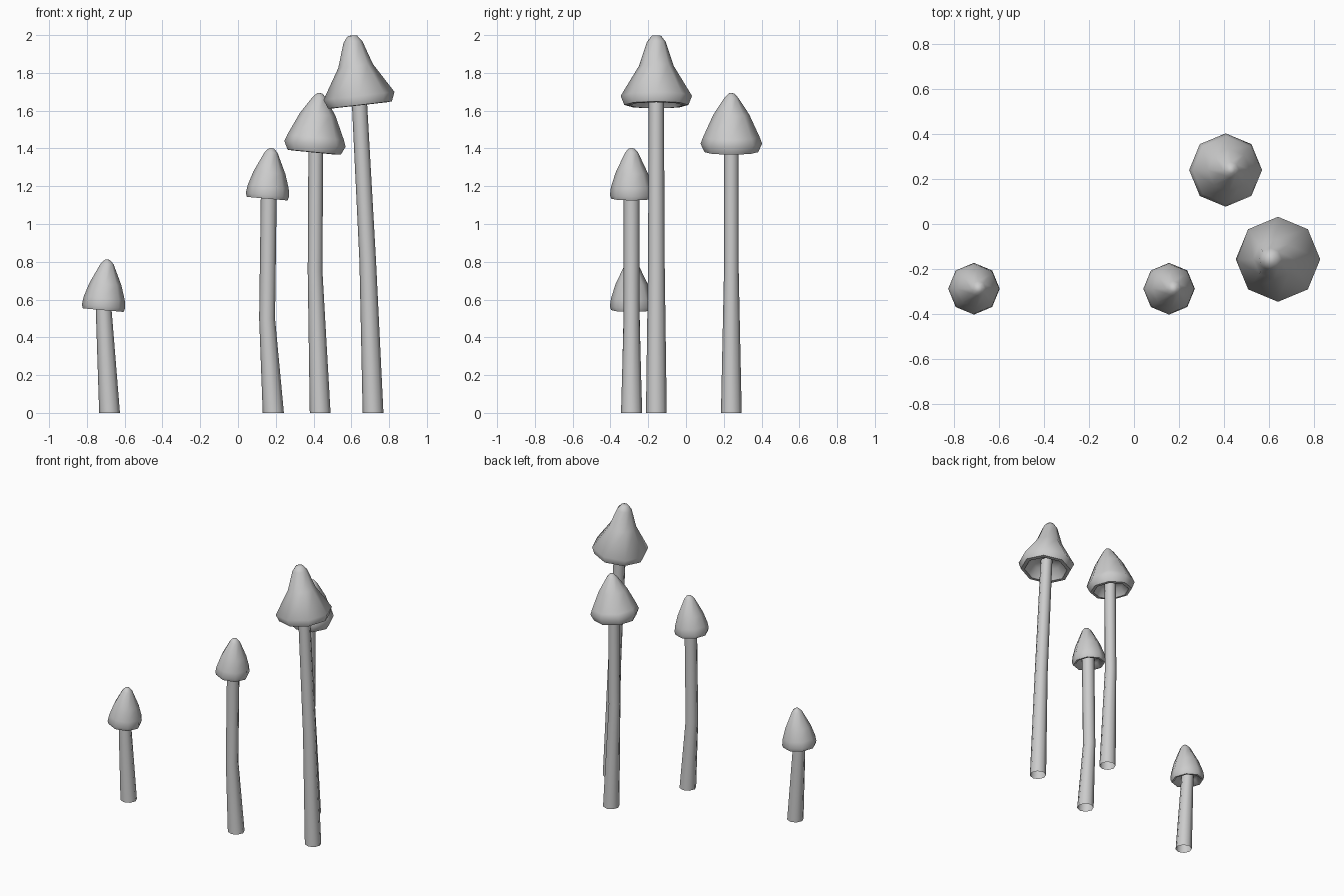
import bpy, math
from mathutils import Matrix, Vector

if "Cube" in bpy.data.objects:
    bpy.data.objects.remove(bpy.data.objects["Cube"])

SIDES = 8


def loft(name, rings, matrix=Matrix(), smooth=60):
    """Skin octagonal rings given as (x, z, radius); radius 0 makes a pole."""
    verts, faces, loops = [], [], []
    for x, z, r in rings:
        n = SIDES if r else 1
        loops.append([len(verts) + i for i in range(n)])
        for i in range(n):
            a = math.tau * i / SIDES
            verts.append(matrix @ Vector((x + r * math.cos(a), r * math.sin(a), z)))
    for lo, hi in zip(loops, loops[1:]):
        for i in range(SIDES):
            j = (i + 1) % SIDES
            if len(lo) == 1:
                faces.append((lo[0], hi[j], hi[i]))
            elif len(hi) == 1:
                faces.append((lo[i], lo[j], hi[0]))
            else:
                faces.append((lo[i], lo[j], hi[j], hi[i]))
    mesh = bpy.data.meshes.new(name)
    mesh.from_pydata(verts, [], faces)
    ob = bpy.data.objects.new(name, mesh)
    bpy.context.collection.objects.link(ob)
    bpy.context.view_layer.objects.active = ob
    ob.select_set(True)
    bpy.ops.object.shade_smooth_by_angle(angle=math.radians(smooth))
    ob.select_set(False)
    return ob


# Cap profiles (radius, height above rim), from underside centre to tip
BIG = [(0, .03), (.10, .01), (.145, -.055), (.17, -.053), (.189, -.005),
       (.092, .155), (.05, .283), (.025, .315), (0, .318)]
MEDIUM = [(0, .02), (.09, 0), (.12, -.052), (.142, -.05), (.163, -.005),
          (.15, .03), (.095, .15), (.036, .24), (.015, .262), (0, .265)]
SMALL = [(0, .04), (.07, .02), (.095, -.008), (.108, -.008), (.115, .012),
         (.109, .055), (.085, .13), (.034, .238), (.015, .258), (0, .262)]

# name, y, cap profile, cap centre x and z, tilt, stem rings (x, z, radius)
MUSHROOMS = [
    ("tall", -.157, BIG, .64, 1.683, -6.5,
     [(.715, 0, .055), (.687, .8, .044), (.64, 1.7, .04)]),
    ("medium", .24, MEDIUM, .408, 1.43, 5.5,
     [(.435, 0, .055), (.408, .75, .039), (.412, 1.44, .039)]),
    ("short", -.288, SMALL, .155, 1.142, 5,
     [(.187, 0, .056), (.154, .5, .042), (.163, 1.17, .042)]),
    ("tiny", -.288, SMALL, -.713, .552, 5,
     [(-.68, 0, .055), (-.713, .58, .041)]),
]

for name, y, profile, cx, cz, tilt, stem in MUSHROOMS:
    loft(name + "_stem", stem, Matrix.Translation((0, y, 0)))
    pose = Matrix.Translation((cx, y, cz)) @ Matrix.Rotation(math.radians(tilt), 4, 'Y')
    loft(name + "_cap", [(0, h, r) for r, h in profile], pose)
